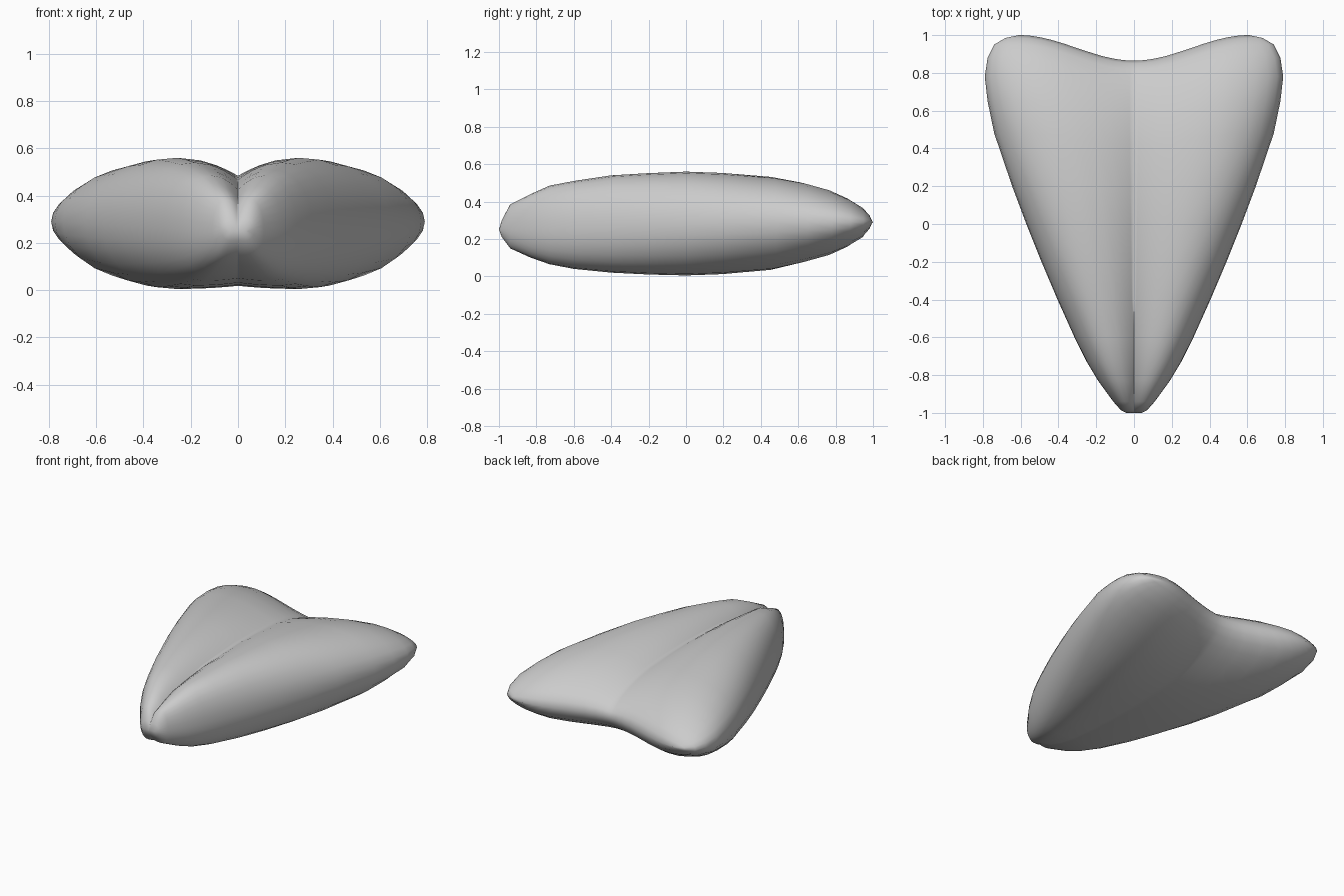
import bpy, bmesh, math

cube = bpy.data.objects.get("Cube")
if cube:
    bpy.data.objects.remove(cube, do_unlink=True)

# One flat grey
grey = bpy.data.materials.new("light_grey")
grey.use_nodes = True
grey.diffuse_color = (0.6, 0.6, 0.6, 1)
grey.node_tree.nodes["Principled BSDF"].inputs["Base Color"].default_value = (0.6, 0.6, 0.6, 1)

# Stations from front tip to back: y, half width, bottom z, top z
STATIONS = [
    (-1.0, 0.04, 0.25, 0.25), (-0.985, 0.07, 0.21, 0.30), (-0.94, 0.11, 0.15, 0.385),
    (-0.83, 0.19, 0.10, 0.44), (-0.73, 0.25, 0.065, 0.485), (-0.6, 0.315, 0.04, 0.51),
    (-0.4, 0.405, 0.02, 0.54), (-0.2, 0.49, 0.01, 0.552), (0.0, 0.57, 0.005, 0.56),
    (0.2, 0.645, 0.012, 0.553), (0.48, 0.74, 0.035, 0.532), (0.65, 0.775, 0.073, 0.502),
    (0.78, 0.79, 0.11, 0.465), (0.88, 0.775, 0.155, 0.42), (0.95, 0.74, 0.20, 0.375),
    (0.985, 0.68, 0.245, 0.335), (1.0, 0.61, 0.29, 0.29)]
LOBE = 0.45  # where each lobe is thickest, as a share of the half width
ACROSS = [0, 0.03, 0.08, 0.16, 0.28, LOBE, 0.6, 0.72, 0.82, 0.9, 0.96, 0.99, 1]


def swell(u, groove):
    """Relative thickness across one lobe, dipping towards the centre line."""
    if u < LOBE:
        return 1 - groove * (1 - u / LOBE) ** 2
    return max(0, 1 - ((u - LOBE) / (1 - LOBE)) ** 2.2) ** 0.48


def notch(x, t):
    """Pulls the middle of the back edge forwards."""
    depth = 0.135 * (1 + math.cos(math.pi * min(1, x / 0.61))) / 2
    f = max(0, min(1, t))
    return depth * f * f * (3 - 2 * f)


# Loft one half of the body around its outer edge
bm = bmesh.new()
rows = []
for t, w, low, high in STATIONS:
    mid = 0.25 + 0.04 * min(1, (t + 1) / 1.5)
    mid = max(low, min(high, mid))
    section = [(u, mid + (high - mid) * swell(u, 0.27)) for u in ACROSS]
    section += [(u, mid + (low - mid) * swell(u, 0.05)) for u in reversed(ACROSS[:-1])]
    rows.append([bm.verts.new((u * w, t - notch(u * w, t), z)) for u, z in section])
for a, b in zip(rows, rows[1:]):
    for i in range(len(a) - 1):
        bm.faces.new((a[i], a[i + 1], b[i + 1], b[i]))
bmesh.ops.remove_doubles(bm, verts=bm.verts[:], dist=0.0005)

# Mirror the half and weld the centre line
bmesh.ops.mirror(bm, geom=bm.verts[:] + bm.edges[:] + bm.faces[:], axis="X", merge_dist=0.0005)
bmesh.ops.remove_doubles(bm, verts=bm.verts[:], dist=0.0005)
bmesh.ops.recalc_face_normals(bm, faces=bm.faces[:])
mesh = bpy.data.meshes.new("body")
bm.to_mesh(mesh)
bm.free()
mesh.materials.append(grey)
body = bpy.data.objects.new("body", mesh)
bpy.context.collection.objects.link(body)
bpy.context.view_layer.objects.active = body
body.select_set(True)
bpy.ops.object.shade_smooth_by_angle(angle=math.radians(75))
